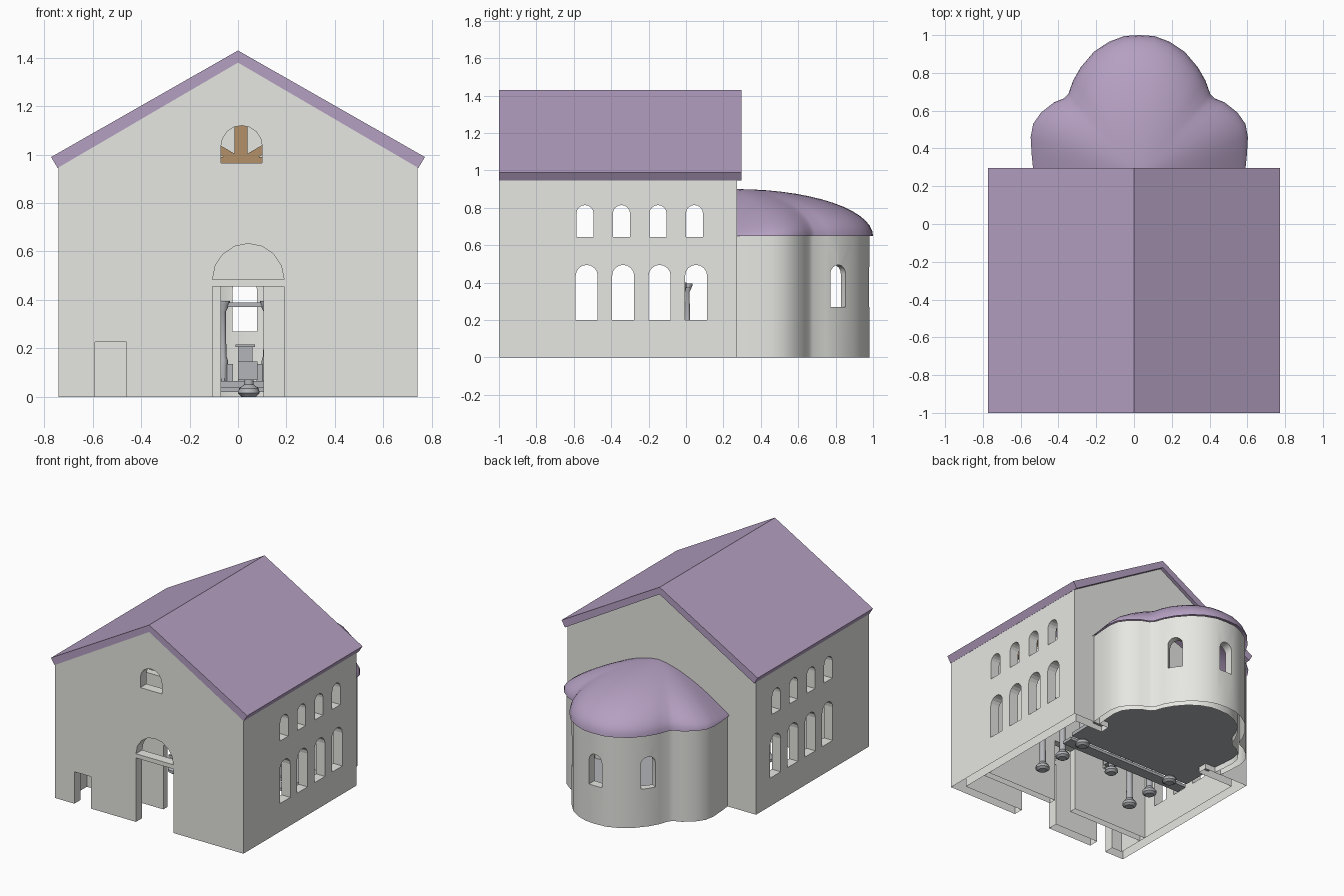
import bpy, bmesh, math
from mathutils import Matrix

if "Cube" in bpy.data.objects:
    bpy.data.objects.remove(bpy.data.objects["Cube"])


def material(name, rgb):
    m = bpy.data.materials.new(name)
    m.diffuse_color = (*rgb, 1)
    m.use_nodes = True
    m.node_tree.nodes["Principled BSDF"].inputs["Base Color"].default_value = m.diffuse_color
    return m


PLASTER = material("pale plaster", (0.79, 0.79, 0.76))
TILE = material("purple roof", (0.46, 0.35, 0.54))
WOOD = material("brown timber", (0.45, 0.28, 0.135))
STONE = material("grey stone", (0.45, 0.46, 0.48))


def finish(name, bm, mat, smooth=False):
    bmesh.ops.recalc_face_normals(bm, faces=bm.faces)
    me = bpy.data.meshes.new(name)
    bm.to_mesh(me)
    bm.free()
    ob = bpy.data.objects.new(name, me)
    bpy.context.collection.objects.link(ob)
    me.materials.append(mat)
    if smooth:
        smooth_shade(ob)
    return ob


def smooth_shade(ob):
    bpy.ops.object.select_all(action='DESELECT')
    ob.select_set(True)
    bpy.context.view_layer.objects.active = ob
    bpy.ops.object.shade_smooth_by_angle(angle=math.radians(35))


def add_prism(bm, pts, axis, a, b, matrix=None):
    # extrude a 2D outline along one axis from a to b
    place = {'x': lambda u, v, t: (t, u, v), 'y': lambda u, v, t: (u, t, v),
             'z': lambda u, v, t: (u, v, t)}[axis]
    lo = [bm.verts.new(place(u, v, a)) for u, v in pts]
    hi = [bm.verts.new(place(u, v, b)) for u, v in pts]
    bm.faces.new(lo)
    bm.faces.new(hi[::-1])
    for i in range(len(pts)):
        j = (i + 1) % len(pts)
        bm.faces.new((lo[i], hi[i], hi[j], lo[j]))
    if matrix:
        bmesh.ops.transform(bm, matrix=matrix, verts=lo + hi)


def prism(name, pts, axis, a, b, mat, smooth=False):
    bm = bmesh.new()
    add_prism(bm, pts, axis, a, b)
    return finish(name, bm, mat, smooth)


def rect(u0, u1, v0, v1):
    return [(u0, v0), (u1, v0), (u1, v1), (u0, v1)]


def box(name, x0, x1, y0, y1, z0, z1, mat):
    return prism(name, rect(x0, x1, y0, y1), 'z', z0, z1, mat)


def arch(c, z0, w, h, rise=None, n=8):
    # round-headed opening
    rise = w / 2 if rise is None else rise
    pts = [(c - w / 2, z0), (c + w / 2, z0)] if h > rise + 1e-4 else []
    return pts + [(c + w / 2 * math.cos(math.pi * i / n),
                   z0 + h - rise + rise * math.sin(math.pi * i / n)) for i in range(n + 1)]


def cut(ob, prisms):
    bm = bmesh.new()
    for p in prisms:
        add_prism(bm, *p)
    cutter = finish("cutter", bm, PLASTER)
    cutter.hide_render = True
    mod = ob.modifiers.new("cut", 'BOOLEAN')
    mod.object, mod.operation, mod.solver = cutter, 'DIFFERENCE', 'EXACT'
    deps = bpy.context.evaluated_depsgraph_get()
    ob.data = bpy.data.meshes.new_from_object(ob.evaluated_get(deps))
    ob.modifiers.clear()
    bpy.data.objects.remove(cutter)


def open_bottom(ob):
    # walls have no underside
    bm = bmesh.new()
    bm.from_mesh(ob.data)
    low = [f for f in bm.faces if all(v.co.z < 0.001 for v in f.verts)]
    bmesh.ops.delete(bm, geom=low, context='FACES_ONLY')
    bm.to_mesh(ob.data)
    bm.free()


# nave walls: gabled shell, then doors and windows
W, T = 0.742, 0.07
walls = prism("nave_walls", [(-W, 0), (W, 0), (W, 0.96), (0, 1.39), (-W, 0.96)],
              'y', -0.998, 0.272, PLASTER)
I = W - T
cut(walls, [([(-I, -0.1), (I, -0.1), (I, 1.1), (0, 1.6), (-I, 1.1)], 'y', -0.998 + T, 0.272 - T)])
windows = []
for i in range(4):
    windows.append((arch(-0.531 + 0.195 * i, 0.2, 0.118, 0.295), 'x', -1, 1))
    windows.append((arch(-0.54 + 0.195 * i, 0.645, 0.092, 0.17), 'x', -1, 1))
cut(walls, windows + [
    (rect(-0.105, 0.19, -0.1, 0.455), 'y', -1.1, -0.85),
    (arch(0.0425, 0.485, 0.295, 0.1475), 'y', -1.1, -0.85),
    (rect(-0.59, -0.46, -0.1, 0.227), 'y', -1.1, -0.85),
    (arch(0.015, 0.965, 0.17, 0.155), 'y', -1.1, -0.85),
    (arch(0.03, -0.1, 0.84, 0.72, 0.3, 14), 'y', 0.15, 0.3)])
open_bottom(walls)

# entrance hall wall with inner door
hall = box("hall_wall", -I, I, -0.74, -0.69, 0, 0.94, PLASTER)
cut(hall, [(rect(-0.07, 0.105, -0.1, 0.457), 'y', -0.8, -0.6)])
open_bottom(hall)

# main roof slab
prism("main_roof", [(0, 1.43), (0.772, 0.99), (0.745, 0.945), (0, 1.38), (-0.745, 0.945),
                    (-0.772, 0.99)], 'y', -1.0, 0.297, TILE)

# roof trusses
for y in (-0.65, -0.42, -0.19, 0.04):
    bm = bmesh.new()
    add_prism(bm, rect(-I, I, 0.945, 0.99), 'y', y - 0.02, y + 0.02)
    add_prism(bm, rect(-0.015, 0.04, 0.98, 1.37), 'y', y - 0.02, y + 0.02)
    for s in (-1, 1):
        add_prism(bm, [(0.0125 + s * 0.02, 0.96), (0.0125 + s * 0.02, 1.0),
                       (0.0125 + s * 0.33, 1.18), (0.0125 + s * 0.33, 1.14)],
                  'y', y - 0.018, y + 0.018)
    finish("roof_truss", bm, WOOD)

# three-lobed apse outline, mirrored about x = CX
CX, CY = 0.028, 0.27
half = [(0.08, 0.995), (0.16, 0.965), (0.24, 0.912), (0.31, 0.83), (0.35, 0.76), (0.375, 0.69),
        (0.40, 0.665), (0.45, 0.645), (0.52, 0.59), (0.562, 0.53), (0.575, 0.46),
        (0.57, 0.37), (0.56, CY)]
outline = [(-x, y) for x, y in half[::-1]] + [(0, 1.0)] + half


def ring(s):
    return [(CX + x * s, CY + (y - CY) * s) for x, y in outline]


apse = prism("apse_walls", ring(0.975) + ring(0.89)[::-1], 'z', 0, 0.652, PLASTER)
bm_cuts = []
for ang in (-60, 0, 60):
    # radial apse window
    m = Matrix.Translation((CX, 0.64, 0)) @ Matrix.Rotation(math.radians(ang), 4, 'Z')
    bm_cuts.append((arch(0, 0.27, 0.1, 0.225), 'y', 0.2, 0.5, m))
cut(apse, bm_cuts)
open_bottom(apse)
smooth_shade(apse)

# domed apse roof: rings shrink toward the nave wall, lobes fade to an ellipse
bm = bmesh.new()
N = 14
rows = []
for k in range(N):
    t = math.cos(math.pi / 2 * k / N)
    row = []
    for ox, oy in outline:
        dx, dy = ox, oy - CY
        e = 1 / math.hypot(dx / 0.56, dy / 0.73)
        s = t * (t + (1 - t) * e)
        a = (math.atan2(abs(dx), dy) / (math.pi / 2)) ** 2
        h = (1 - a) * math.sqrt(max(0, 1 - t * t)) + a * (1 - t ** 1.6)
        row.append(bm.verts.new((CX + dx * s, CY + dy * s, 0.65 + 0.25 * h)))
    rows.append(row)
tip = bm.verts.new((CX, CY, 0.9))
for r0, r1 in zip(rows, rows[1:]):
    for i in range(len(r0) - 1):
        bm.faces.new((r0[i], r0[i + 1], r1[i + 1], r1[i]))
for i in range(len(outline) - 1):
    bm.faces.new((rows[-1][i], rows[-1][i + 1], tip))
dome = finish("apse_roof", bm, TILE, True)
if sum(p.normal.z for p in dome.data.polygons) < 0:
    dome.data.flip_normals()


def lathe(name, x, y, prof, mat, n=16):
    bm = bmesh.new()
    rows = [[bm.verts.new((x + r * math.cos(2 * math.pi * i / n),
                           y + r * math.sin(2 * math.pi * i / n), z)) for i in range(n)]
            for r, z in prof]
    for a, b in zip(rows, rows[1:]):
        for i in range(n):
            bm.faces.new((a[i], a[(i + 1) % n], b[(i + 1) % n], b[i]))
    bm.faces.new(rows[0][::-1])
    bm.faces.new(rows[-1])
    return finish(name, bm, mat, True)


# nave columns and arcades
COLUMN = [(0.03, 0), (0.046, 0.012), (0.046, 0.03), (0.03, 0.05), (0.022, 0.06),
          (0.019, 0.34), (0.025, 0.35), (0.034, 0.385), (0.034, 0.402)]
for x in (-0.33, 0.42):
    for y in (-0.44, -0.235, -0.03):
        lathe("nave_column", x, y, COLUMN, STONE)
    arcade = prism("arcade_wall", rect(-0.69, 0.21, 0.4, 0.94), 'x', x - 0.02, x + 0.02, PLASTER)
    holes = [(arch(-0.54 + 0.195 * i, 0.64, 0.11, 0.185), 'x', x - 0.1, x + 0.1) for i in range(4)]
    holes += [(arch(-0.533 + 0.197 * i, 0.3, 0.14, 0.21), 'x', x - 0.1, x + 0.1) for i in range(4)]
    cut(arcade, holes)

# raised choir floor with a front step
prism("choir_floor", ring(0.89) + [(0.52, -0.02), (-0.47, -0.02)], 'z', 0.04, 0.065, STONE)
box("choir_step", -0.47, 0.52, -0.11, -0.03, 0.02, 0.04, STONE)

# screen: posts, beam and low parapets
for x in (-0.3, -0.062, 0.118, 0.36):
    lathe("screen_post", x, 0.008, [(0.02, 0.065), (0.02, 0.15), (0.014, 0.17), (0.012, 0.35),
                                    (0.028, 0.385), (0.028, 0.395)], STONE, 10)
box("screen_beam", -0.33, 0.39, -0.005, 0.02, 0.37, 0.39, STONE)
for x0, x1 in ((-0.3, -0.02), (0.076, 0.36)):
    box("screen_parapet", x0, x1, -0.002, 0.018, 0.065, 0.135, STONE)

# altar and pulpit
box("altar", 0.0, 0.06, 0.58, 0.66, 0.065, 0.205, STONE)
box("altar_slab", -0.01, 0.07, 0.57, 0.67, 0.205, 0.215, STONE)
lathe("pulpit_foot", 0.045, -0.18, [(0.03, 0), (0.045, 0.015), (0.04, 0.035), (0.02, 0.05),
                                    (0.02, 0.07)], STONE)
box("pulpit", 0.0, 0.08, -0.22, -0.14, 0.07, 0.145, STONE)
